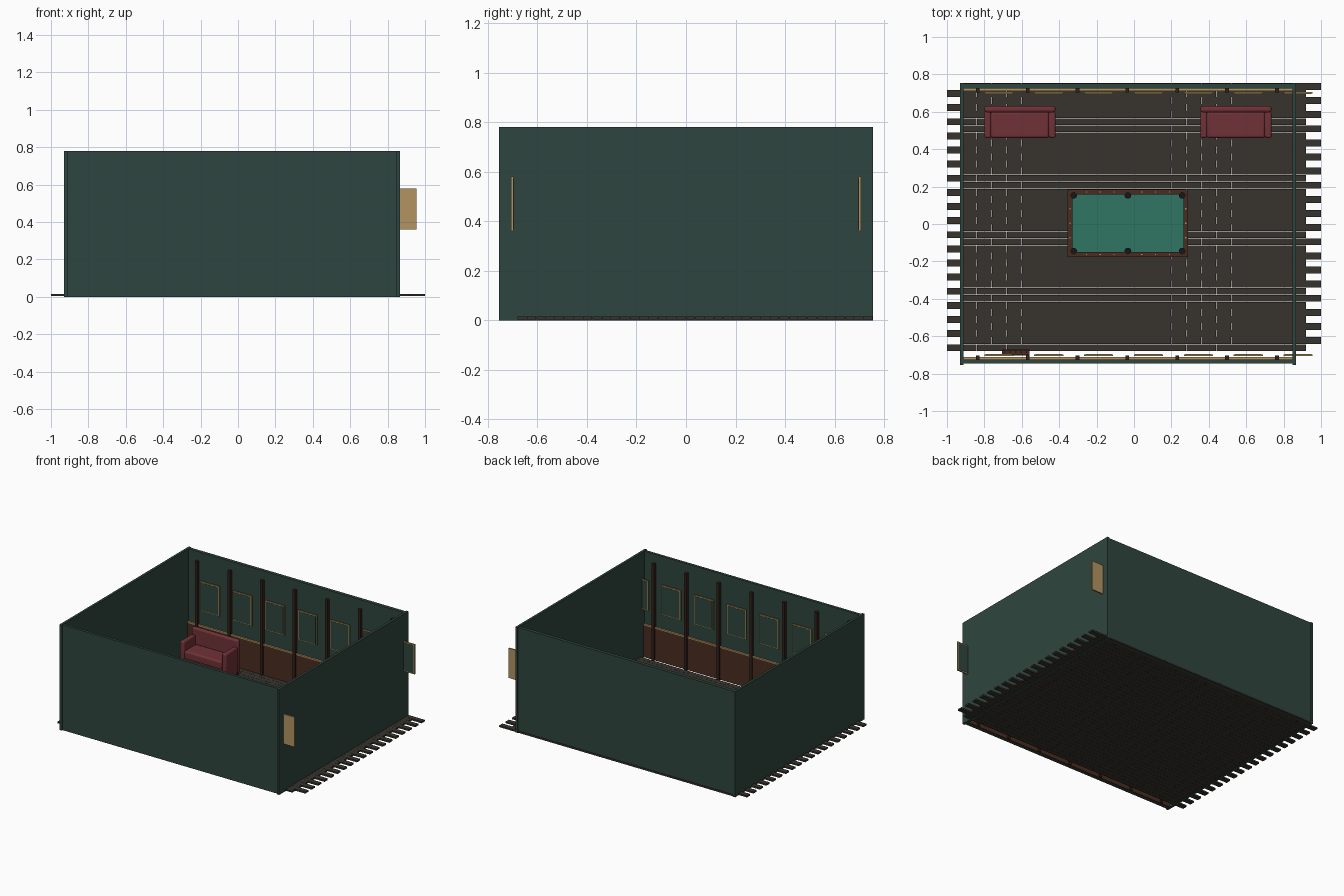
import bpy, bmesh, math

if "Cube" in bpy.data.objects:
    bpy.data.objects.remove(bpy.data.objects["Cube"])


def lin(c):
    c /= 255
    return c / 12.92 if c <= 0.04045 else ((c + 0.055) / 1.055) ** 2.4


def material(name, r, g, b):
    m = bpy.data.materials.new(name)
    m.diffuse_color = (lin(r), lin(g), lin(b), 1)
    m.use_nodes = True
    m.node_tree.nodes["Principled BSDF"].inputs["Base Color"].default_value = m.diffuse_color
    return m


TEAL = material("dark_teal_paint", 47, 69, 62)
PLANK = material("dark_floorboard", 55, 52, 46)
WOOD = material("brown_wood", 72, 44, 32)
DARK = material("dark_wood", 52, 33, 26)
GOLD = material("tan_gold", 178, 148, 97)
RED = material("red_leather", 112, 50, 55)
FELT = material("green_felt", 48, 117, 98)
BLACK = material("black", 22, 22, 22)


def finish(name, bm, mat):
    bmesh.ops.recalc_face_normals(bm, faces=bm.faces)
    me = bpy.data.meshes.new(name)
    bm.to_mesh(me)
    bm.free()
    me.materials.append(mat)
    ob = bpy.data.objects.new(name, me)
    bpy.context.collection.objects.link(ob)
    return ob


def add_box(bm, x0, x1, y0, y1, z0, z1):
    v = [bm.verts.new((x, y, z)) for z in (z0, z1)
         for x, y in ((x0, y0), (x1, y0), (x1, y1), (x0, y1))]
    for f in ((3, 2, 1, 0), (4, 5, 6, 7), (0, 1, 5, 4),
              (1, 2, 6, 5), (2, 3, 7, 6), (3, 0, 4, 7)):
        bm.faces.new([v[i] for i in f])


def boxes(name, mat, *dims, bevel=0):
    bm = bmesh.new()
    for d in dims:
        add_box(bm, *d)
    ob = finish(name, bm, mat)
    if bevel:
        mod = ob.modifiers.new("soft_edges", "BEVEL")
        mod.width = bevel
        mod.segments = 3
        bpy.context.view_layer.objects.active = ob
        ob.select_set(True)
        bpy.ops.object.shade_smooth_by_angle(angle=math.radians(40))
        ob.select_set(False)
    return ob


def prism(name, mat, pts, z0, z1):
    bm = bmesh.new()
    f = bm.faces.new([bm.verts.new((x, y, z0)) for x, y in pts])
    r = bmesh.ops.extrude_face_region(bm, geom=[f])
    for v in r["geom"]:
        if isinstance(v, bmesh.types.BMVert):
            v.co.z = z1
    return finish(name, bm, mat)


def disc(name, mat, x, y, r, z0, z1, n=16):
    pts = [(x + r * math.cos(2 * math.pi * i / n), y + r * math.sin(2 * math.pi * i / n))
           for i in range(n)]
    return prism(name, mat, pts, z0, z1)


# Floor: staggered rows of short planks with hairline gaps
ROWS, PITCH, LENGTH = 38, 1.435 / 38, 0.16
planks = []
for r in range(ROWS):
    y = -0.68 + r * PITCH
    start = -1.0 if r % 2 == 0 else -0.92
    for c in range(12):
        x = start + c * LENGTH
        planks.append((x, x + LENGTH - 0.001, y, y + PITCH - 0.001, 0.003, 0.015))
boxes("floor_planks", PLANK, *planks)

# Room walls
boxes("side_walls", TEAL, (-0.93, -0.912, -0.755, 0.755, 0, 0.78),
      (0.847, 0.865, -0.755, 0.755, 0, 0.78))
boxes("front_wall", TEAL, (-0.912, 0.847, -0.745, -0.725, 0, 0.778))
boxes("back_wall", TEAL, (-0.912, 0.847, 0.725, 0.75, 0, 0.778))

# Panelling, posts and pictures, same on the front and back walls
SPACING = 0.2665
for side, s in (("front", -1), ("back", 1)):
    def span(a, b):
        return tuple(sorted((s * a, s * b)))
    boxes(side + "_wainscot", WOOD, (-0.912, 0.847, *span(0.714, 0.725), 0.0, 0.237))
    boxes(side + "_chair_rail", GOLD, (-0.912, 0.847, *span(0.711, 0.725), 0.237, 0.245))
    posts, frames, canvases = [], [], []
    for i in range(7):
        x = -0.835 + i * SPACING
        posts.append((x - 0.01, x + 0.01, *span(0.703, 0.725), 0, 0.715))
        c = -0.722 + i * SPACING
        frames.append((c - 0.078, c + 0.078, *span(0.697, 0.707), 0.36, 0.58))
        canvases.append((c - 0.071, c + 0.071, *span(0.6955, 0.698), 0.367, 0.573))
    boxes(side + "_posts", DARK, *posts)
    boxes(side + "_picture_frames", GOLD, *frames)
    boxes(side + "_picture_canvases", TEAL, *canvases)

# Two sofas by the back wall
for n, x in (("left", -0.80), ("right", 0.355)):
    w = x + 0.38
    boxes(n + "_sofa_base", RED, (x + 0.01, w - 0.01, 0.465, 0.62, 0.035, 0.11))
    boxes(n + "_sofa_seat", RED, (x + 0.035, w - 0.035, 0.46, 0.60, 0.105, 0.165), bevel=0.012)
    boxes(n + "_sofa_back", RED, (x, w, 0.597, 0.63, 0.035, 0.28), bevel=0.012)
    boxes(n + "_sofa_arms", RED, (x, x + 0.036, 0.46, 0.60, 0.035, 0.23),
          (w - 0.036, w, 0.46, 0.60, 0.035, 0.23), bevel=0.01)
    boxes(n + "_sofa_feet", DARK, *[(fx, fx + 0.02, fy, fy + 0.02, 0.015, 0.036)
                                    for fx in (x + 0.012, w - 0.032) for fy in (0.475, 0.6)])

# Billiard table
X0, X1, Y0, Y1, TOP = -0.355, 0.29, -0.177, 0.185, 0.24
B = 0.026
boxes("table_rails", WOOD, (X0, X1, Y0, Y0 + B, 0.19, TOP), (X0, X1, Y1 - B, Y1, 0.19, TOP),
      (X0, X0 + B, Y0 + B, Y1 - B, 0.19, TOP), (X1 - B, X1, Y0 + B, Y1 - B, 0.19, TOP))
boxes("table_bed", WOOD, (X0 + 0.02, X1 - 0.02, Y0 + 0.02, Y1 - 0.02, 0.15, 0.222))
boxes("table_legs", WOOD, *[(lx, lx + 0.05, ly, ly + 0.05, 0.015, 0.16)
                            for lx in (X0 + 0.04, X1 - 0.09) for ly in (Y0 + 0.03, Y1 - 0.08)])
# Felt with clipped corners
a, b, c, d, k = X0 + B, X1 - B, Y0 + B, Y1 - B, 0.026
prism("table_felt", FELT, [(a + k, c), (b - k, c), (b, c + k), (b, d - k),
                           (b - k, d), (a + k, d), (a, d - k), (a, c + k)], 0.22, 0.23)
# Pockets and rail markers
for i, px in enumerate((a + 0.006, (a + b) / 2, b - 0.006)):
    for j, py in enumerate((c + 0.006, d - 0.006)):
        disc(f"table_pocket_{i}_{j}", BLACK, px, py, 0.018, 0.222, TOP + 0.001)
marks = []
for i in range(1, 8):
    if i != 4:
        mx = a + (b - a) * i / 8
        for my in (Y0 + 0.013, Y1 - 0.013):
            marks.append((mx - 0.003, mx + 0.003, my - 0.003, my + 0.003, TOP, TOP + 0.001))
for i in range(1, 4):
    my = c + (d - c) * i / 4
    for mx in (X0 + 0.013, X1 - 0.013):
        marks.append((mx - 0.003, mx + 0.003, my - 0.003, my + 0.003, TOP, TOP + 0.001))
boxes("table_rail_markers", GOLD, *marks)

# Cue rack on the front wall
boxes("cue_rack", WOOD, (-0.705, -0.56, -0.70, -0.67, 0.08, 0.10),
      (-0.705, -0.56, -0.695, -0.675, 0.36, 0.38),
      (-0.705, -0.56, -0.703, -0.695, 0.08, 0.40))
for i in range(5):
    disc(f"cue_{i}", DARK, -0.69 + i * 0.0288, -0.685, 0.004, 0.10, 0.48, 8)
